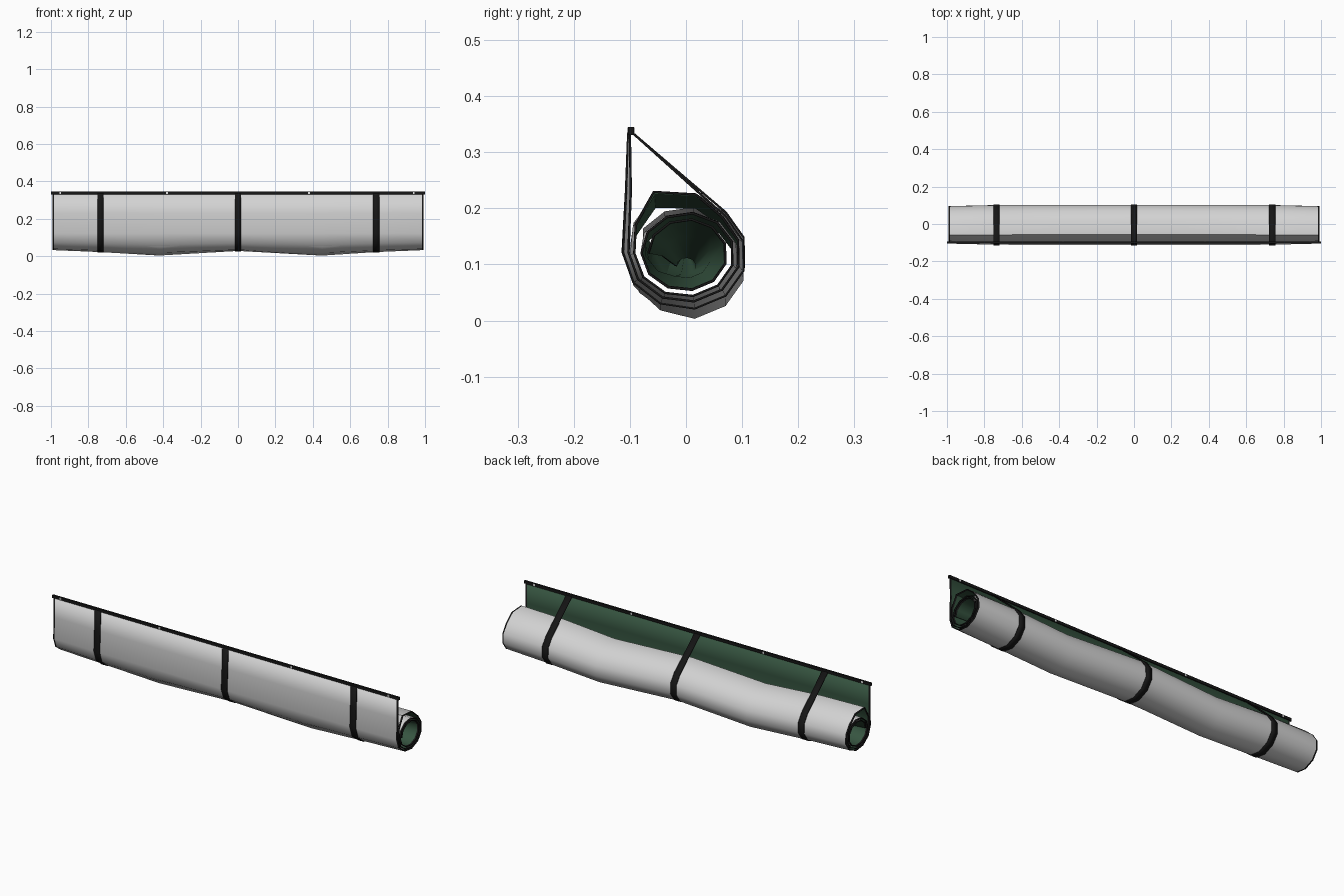
import bpy
import math
from math import pi, sin, cos, exp

if "Cube" in bpy.data.objects:
    bpy.data.objects.remove(bpy.data.objects["Cube"], do_unlink=True)


def material(name, r, g, b):
    m = bpy.data.materials.new(name)
    m.use_nodes = True
    m.diffuse_color = (r, g, b, 1)
    node = m.node_tree.nodes["Principled BSDF"]
    node.inputs["Base Color"].default_value = (r, g, b, 1)
    node.inputs["Roughness"].default_value = 0.8
    return m


pale = material("pale_grey_cloth", 0.65, 0.65, 0.65)
green = material("dark_green_lining", 0.037, 0.09, 0.052)
black = material("black_webbing", 0.008, 0.008, 0.008)
white = material("white_eyelet", 0.85, 0.85, 0.85)

SIDES, TURNS = 11, 3
TOP = (-0.1, 0.335)


def roll_point(k, x, grow=0.0):
    """Corner k of the spiral cross-section at position x, as (y, z)."""
    a = pi + k * 2 * pi / SIDES
    # the hemmed ends are drawn in a little tighter
    r = 0.11 - 0.034 * k / (SIDES * TURNS) + grow - 0.008 * x ** 6
    # the outer turn stands open at its upper front, most at the ends
    r += (0.03 + 0.017 * x * x) * exp(-((a / pi - 2.6) / 0.2) ** 2)
    # the core is crumpled shut in the middle
    core = min(1, max(0, (k - 2 * SIDES + 1) / 3))
    r *= 1 - 0.95 * core * (1 - x * x)
    # the roll sags between the straps
    sag = 0.025 * sin(pi * x / 0.9) ** 2 * min(1, k / 3)
    return r * cos(a), 0.122 + 0.87 * r * sin(a) - sag


def ribbon(name, stations, section, thickness, mats, hem=False):
    """Sheet swept through a section at each x, given thickness."""
    rows = [[(x, y, z) for y, z in section(x)] for x in stations]
    n = len(rows[0])
    verts = [p for row in rows for p in row]
    faces = [(i * n + j, i * n + j + 1, (i + 1) * n + j + 1, (i + 1) * n + j)
             for i in range(len(rows) - 1) for j in range(n - 1)]
    mesh = bpy.data.meshes.new(name)
    mesh.from_pydata(verts, [], faces)
    for m in mats:
        mesh.materials.append(m)
    obj = bpy.data.objects.new(name, mesh)
    bpy.context.collection.objects.link(obj)
    if hem:
        for f in mesh.polygons:
            if abs(f.center.x) > hem:
                f.material_index = 2
    solid = obj.modifiers.new("thickness", "SOLIDIFY")
    solid.thickness = thickness
    solid.offset = 0
    if len(mats) > 1:
        solid.material_offset = 1
        solid.material_offset_rim = 2
    bpy.ops.object.select_all(action="DESELECT")
    obj.select_set(True)
    bpy.context.view_layer.objects.active = obj
    bpy.ops.object.shade_smooth_by_angle(angle=math.radians(42))
    return obj


def box(name, center, size, mat):
    bpy.ops.mesh.primitive_cube_add(size=1, location=center)
    obj = bpy.context.object
    obj.name = name
    obj.scale = size
    obj.data.materials.append(mat)
    return obj


# Hanging sheet that winds into the roll, black hems at both ends
def sheet_section(x):
    hang = [TOP, (-0.104 + 0.006 * x ** 6, 0.23)]
    return hang + [roll_point(k, x) for k in range(SIDES * TURNS + 1)]


ribbon("rolled_sheet", [-0.992, -0.984, -0.74, -0.42, 0, 0.45, 0.74, 0.984, 0.992],
       sheet_section, 0.004, [pale, green, black], hem=0.985)

# Straps looped from the rail around the roll
for label, sx in (("right", -0.735), ("middle", 0), ("left", 0.74)):
    def strap_section(_, sx=sx):
        loop = [roll_point(k, sx, 0.003) for k in range(8)]
        return [(-0.103, 0.335), (-0.107, 0.23)] + loop + [(-0.096, 0.335)]
    ribbon(label + "_strap", [sx - 0.017, sx + 0.017], strap_section, 0.004, [black])

# Top rail with small eyelets
box("top_rail", (0, -0.098, 0.338), (2, 0.01, 0.014), black)
for i, ex in enumerate((-0.95, -0.38, 0.38, 0.94)):
    box("eyelet_%d" % (i + 1), (ex, -0.098, 0.338), (0.009, 0.013, 0.012), white)
